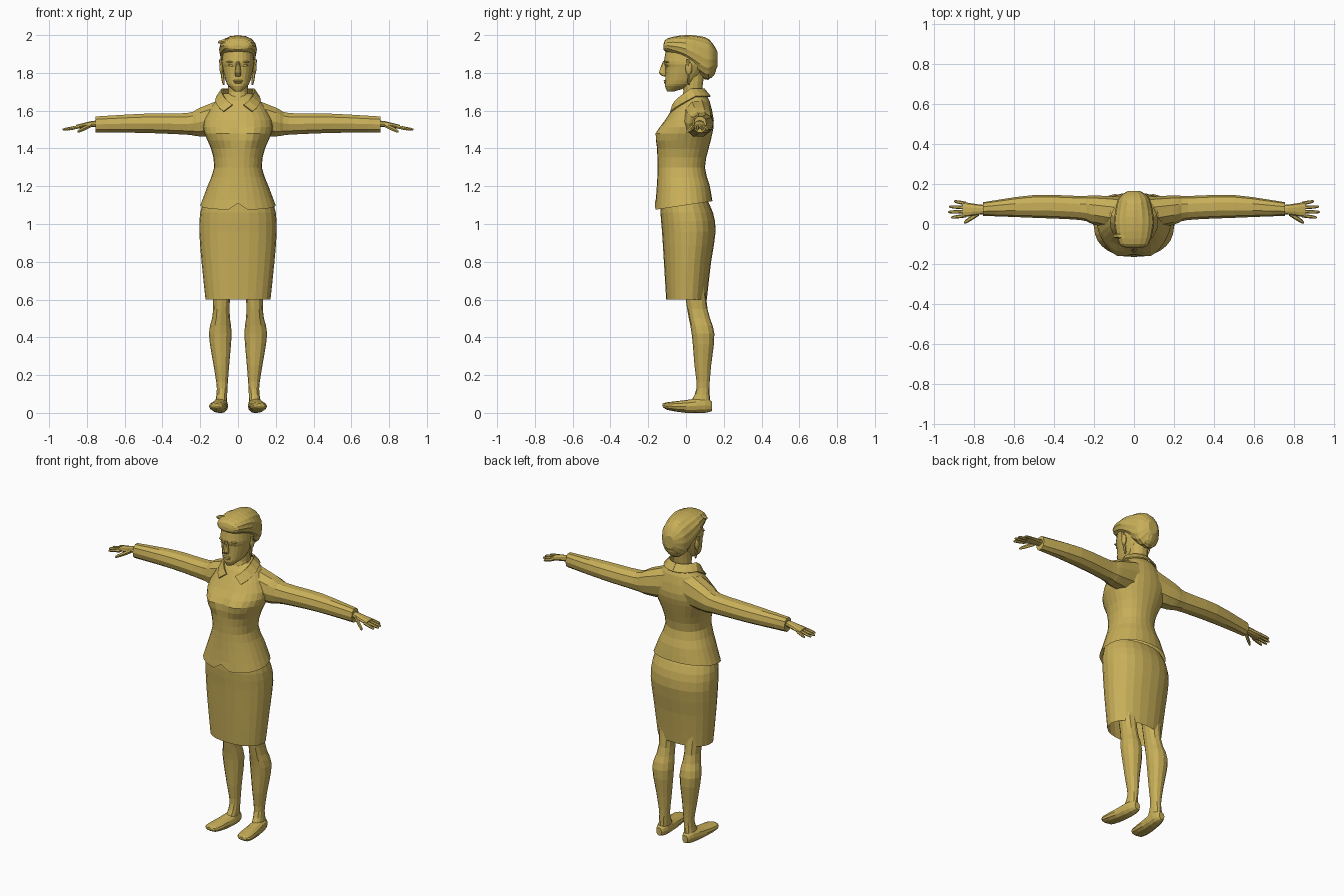
import bpy, bmesh, math
from mathutils import Vector

cube = bpy.data.objects.get("Cube")
if cube:
    bpy.data.objects.remove(cube, do_unlink=True)

ochre = bpy.data.materials.new("ochre")
ochre.use_nodes = True
ochre.diffuse_color = (.58, .43, .1, 1)
ochre.node_tree.nodes["Principled BSDF"].inputs["Base Color"].default_value = ochre.diffuse_color


def finish(name, bm):
    bmesh.ops.recalc_face_normals(bm, faces=bm.faces)
    mesh = bpy.data.meshes.new(name)
    bm.to_mesh(mesh)
    bm.free()
    mesh.materials.append(ochre)
    part = bpy.data.objects.new(name, mesh)
    bpy.context.collection.objects.link(part)
    return part


def spline(before, start, end, after, t):
    """Catmull-Rom blend between two neighbouring values."""
    slope_in, slope_out = (end - before) / 2, (after - start) / 2
    rise = end - start
    curve = 3 * rise - 2 * slope_in - slope_out
    twist = slope_in + slope_out - 2 * rise
    return start + t * (slope_in + t * (curve + t * twist))


def refine(rings, steps):
    """Add interpolated rings between the given ones."""
    padded = [rings[0], *rings, rings[-1]]
    result = []
    for group in zip(padded, padded[1:], padded[2:], padded[3:]):
        for step in range(steps):
            result.append([spline(*values, step / steps) for values in zip(*group)])
    return result + [rings[-1]]


def bulge(angle, squareness):
    """Point on a unit superellipse."""
    return [math.copysign(abs(v) ** (2 / squareness), v) for v in (math.cos(angle), math.sin(angle))]


def loft(name, rings, axis="z", sides=12, squareness=2.2, steps=2, mirror=1,
         closed=(True, True), ridge=0, shape=None):
    """Skin rings of (position, two centre coordinates, two radii) along an axis."""
    bm = bmesh.new()
    loops = []
    for along, centre_a, centre_b, radius_a, radius_b in refine(rings, steps):
        loop = []
        for k in range(sides):
            u, v = bulge(math.tau * k / sides, squareness)
            groove = 1 - ridge * (k % 2)
            a = centre_a + groove * radius_a * u
            b = centre_b + groove * radius_b * v
            co = Vector({"x": (along, a, b), "y": (a, along, b), "z": (a, b, along)}[axis])
            if shape:
                shape(co)
            co.x *= mirror
            loop.append(bm.verts.new(co))
        loops.append(loop)
    for low, high in zip(loops, loops[1:]):
        for k in range(sides):
            bm.faces.new((low[k - 1], low[k], high[k], high[k - 1]))
    for wanted, loop in zip(closed, (loops[0], loops[-1])):
        if wanted:
            bm.faces.new(loop)
    return finish(name, bm)


def pair(name, rings, **options):
    for label, mirror in (("left_", 1), ("right_", -1)):
        loft(label + name, rings, mirror=mirror, **options)


def span(*rows):
    """Centred rings from rows of height, half width, front y, back y."""
    return [(z, 0, (front + back) / 2, width, (back - front) / 2) for z, width, front, back in rows]


def taper(start, end, radius, axis):
    """Rings of a round tapering strand between two points."""
    order = {"x": (0, 1, 2), "z": (2, 0, 1)}[axis]
    rings = []
    for t, scale in ((0, 1), (.5, 1), (.9, .75), (1, .3)):
        point = Vector(start).lerp(Vector(end), t)
        rings.append([point[i] for i in order] + [radius * scale] * 2)
    return rings


def ball(name, centre, size, mirrors=(1,)):
    """Faceted ellipsoid, optionally mirrored."""
    for mirror in mirrors:
        label = "" if len(mirrors) == 1 else "left_" if mirror > 0 else "right_"
        bm = bmesh.new()
        bmesh.ops.create_uvsphere(bm, u_segments=12, v_segments=8, radius=1)
        bmesh.ops.scale(bm, vec=size, verts=bm.verts)
        bmesh.ops.translate(bm, vec=(centre[0] * mirror, *centre[1:]), verts=bm.verts)
        finish(label + name, bm)


BOTH = (1, -1)


# Jacket: bust, fitted waist, sloping hem with a front notch
def jacket_shape(co):
    if co.y < 0:
        across, up = (abs(co.x) - .085) / .055, (co.z - 1.475) / .05
        co.y -= .026 * math.exp(-across ** 2 - up ** 2)
    if co.z < 1.11 and abs(co.x) < .01 and co.y < 0:
        co.z += .03
    co.z += co.y * max(0, 1.25 - co.z)


loft("jacket", span((1.1, .2, -.165, .14), (1.2, .162, -.155, .125), (1.3, .126, -.15, .1),
                    (1.4, .143, -.153, .12), (1.48, .178, -.148, .14), (1.55, .18, -.11, .147),
                    (1.65, .12, -.045, .125), (1.69, .075, 0, .1)),
     sides=28, steps=2, closed=(False, True), shape=jacket_shape)

# Sleeves running into the shoulders
pair("sleeve", [(.05, .05, 1.57, .085, .11), (.2, .07, 1.54, .073, .08), (.27, .08, 1.53, .06, .06),
                (.5, .088, 1.533, .057, .053), (.755, .075, 1.527, .034, .044)],
     axis="x", sides=10, steps=3)

# Skirt
loft("skirt", span((1.13, .18, -.13, .11), (1.06, .2, -.135, .143), (.96, .205, -.127, .157),
                   (.8, .193, -.117, .133), (.6, .172, -.105, .11)),
     sides=24, closed=(True, False))

# Legs and shoes
pair("leg", [(.8, .09, .03, .06, .06), (.55, .088, .06, .043, .054), (.42, .094, .09, .06, .06),
             (.25, .088, .089, .041, .044), (.13, .084, .09, .028, .034), (.05, .09, .075, .032, .055)],
     steps=3)
pair("shoe", [(-.124, .112, .042, .014, .007), (-.1, .11, .036, .044, .02), (0, .1, .034, .045, .034),
              (.1, .09, .04, .037, .04), (.138, .09, .034, .018, .024)], axis="y")

# Hands with fanned fingers and thumb
pair("palm", [(.73, .073, 1.53, .023, .016), (.77, .072, 1.53, .025, .017), (.858, .072, 1.514, .039, .011)],
     axis="x", sides=10)
fingers = ("index", "middle", "ring", "little")
for i, (finger, reach) in enumerate(zip(fingers, (.915, .93, .925, .9))):
    root = .042 + .02 * i
    fan = .007 * (i - 1.3)
    pair(finger + "_finger", taper((.84, root, 1.515), (reach, root + fan, 1.5), .009, "x"), axis="x", sides=6)
pair("thumb", taper((.775, .055, 1.525), (.85, .007, 1.488), .013, "x"), axis="x", sides=6)

# Neck and head
loft("neck", span((1.57, .05, -.06, .08), (1.7, .052, -.015, .085), (1.8, .055, -.03, .1)), sides=14)
loft("head", span((1.702, .018, -.1, -.06), (1.73, .05, -.112, .02), (1.76, .066, -.11, .06),
                  (1.83, .083, -.109, .11), (1.86, .086, -.117, .115), (1.95, .075, -.1, .1)),
     sides=24)

# Facial features
loft("nose", [(1.862, 0, -.112, .008, .01), (1.8, 0, -.122, .017, .022), (1.782, 0, -.108, .012, .012)], sides=10)
ball("upper_lip", (0, -.108, 1.758), (.026, .01, .005))
ball("lower_lip", (0, -.107, 1.748), (.021, .01, .006))
ball("eye", (.034, -.098, 1.84), (.017, .01, .007), BOTH)
ball("brow", (.036, -.1, 1.858), (.025, .012, .005), BOTH)
ball("ear", (.086, .015, 1.825), (.012, .018, .035), BOTH)

# Swept-back hair with ridged strands, knot and loose locks
loft("hair", [(-.12, 0, 1.935, .03, .012), (-.1, 0, 1.945, .074, .037), (0, 0, 1.927, .1, .073),
              (.1, 0, 1.877, .087, .112), (.14, 0, 1.872, .068, .085), (.166, 0, 1.872, .03, .04)],
     axis="y", sides=32, ridge=.03, steps=3)
ball("hair_knot", (0, .12, 1.835), (.055, .042, .065))
pair("side_strand", taper((.092, .01, 1.87), (.076, .015, 1.735), .009, "z"), sides=6)
loft("loose_tuft", taper((-.04, -.06, 1.975), (-.105, -.06, 1.962), .012, "x"), axis="x", sides=6)


# Folded shirt collar: a band swept from the front opening to the nape
def collar_edge(start, radius, low, rise, t):
    angle = start + (math.pi - start) * t
    return radius * math.sin(angle), .01 - radius * math.cos(angle), low + rise * min(1, 2 * t)


for label, mirror in (("left_", 1), ("right_", -1)):
    bm = bmesh.new()
    rungs = []
    for step in range(9):
        upper = collar_edge(.35, .085, 1.63, .085, step / 8)
        lower = collar_edge(.7, .118, 1.595, .08, step / 8)
        rungs.append([bm.verts.new((x * mirror, y, z)) for x, y, z in (upper, lower)])
    for (top, bottom), (next_top, next_bottom) in zip(rungs, rungs[1:]):
        bm.faces.new((top, next_top, next_bottom, bottom))
    collar = finish(label + "collar", bm)
    thickness = collar.modifiers.new("thickness", "SOLIDIFY")
    thickness.thickness = .008
    thickness.offset = 0
